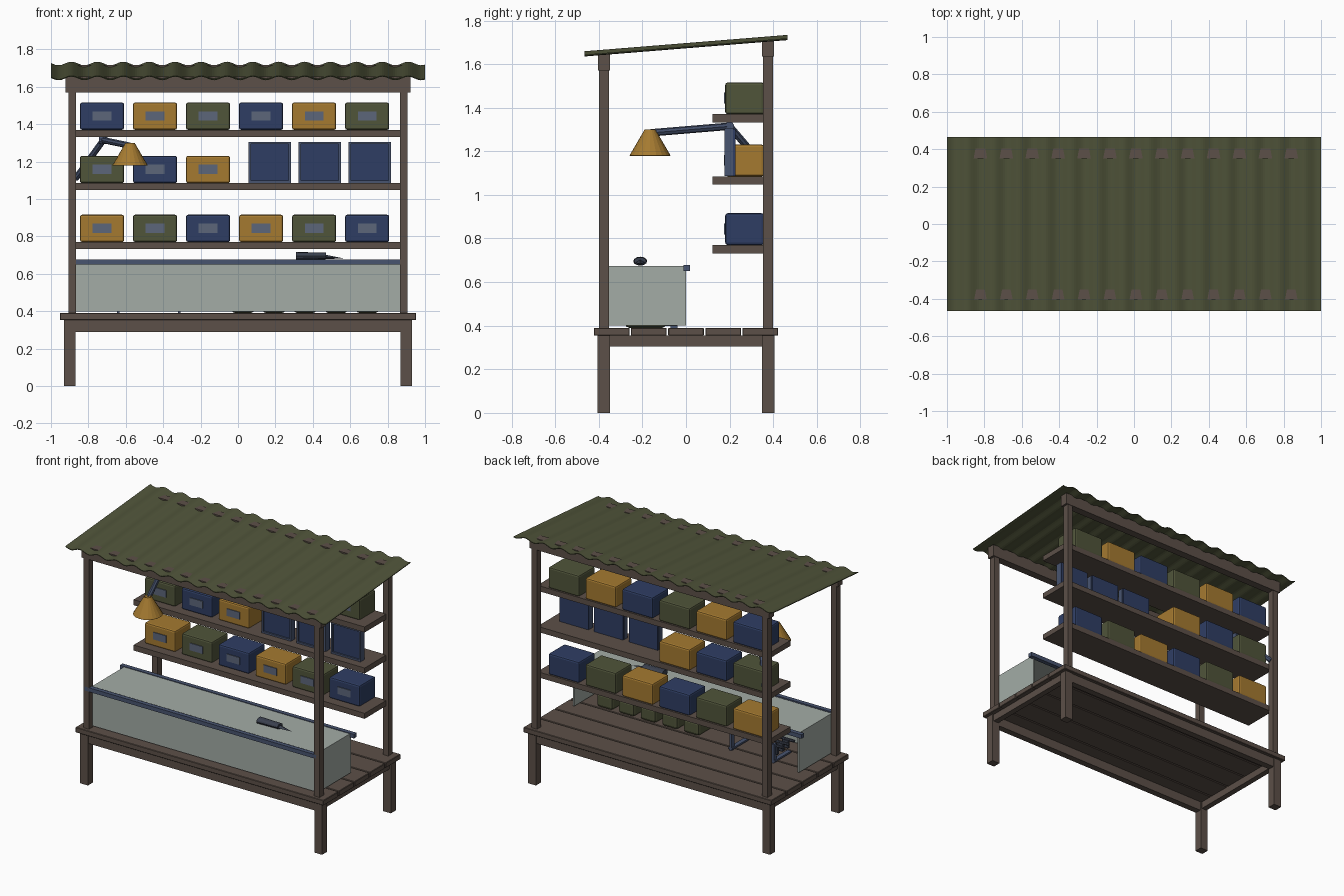
import bpy, bmesh, math
from mathutils import Vector

cube = bpy.data.objects.get("Cube")
if cube:
    bpy.data.objects.remove(cube, do_unlink=True)


def material(name, r, g, b):
    m = bpy.data.materials.new(name)
    m.use_nodes = True
    m.diffuse_color = (r, g, b, 1)
    for n in m.node_tree.nodes:
        if n.type == 'BSDF_PRINCIPLED':
            n.inputs["Base Color"].default_value = (r, g, b, 1)
            n.inputs["Roughness"].default_value = 0.8
    return m


WOOD = material("brown wood", .107, .080, .065)
GREEN = material("olive green", .080, .089, .042)
GLASS = material("pale grey glass", .366, .413, .381)
BLUE = material("navy blue", .028, .048, .127)
ORANGE = material("ochre", .376, .195, .030)
SLATE = material("slate blue", .065, .089, .162)
LABEL = material("grey blue label", .107, .133, .195)
DARK = material("dark steel", .042, .051, .076)


def finish(name, bm, mat):
    bmesh.ops.recalc_face_normals(bm, faces=bm.faces)
    me = bpy.data.meshes.new(name)
    bm.to_mesh(me)
    bm.free()
    me.materials.append(mat)
    ob = bpy.data.objects.new(name, me)
    bpy.context.scene.collection.objects.link(ob)
    return ob


def box(name, mat, x, y, z, bevel=0, segments=2):
    """Box from (min, max) pairs along each axis."""
    bm = bmesh.new()
    bmesh.ops.create_cube(bm, size=1)
    for v in bm.verts:
        v.co = [(a + b) / 2 + c * (b - a) for c, (a, b) in zip(v.co, (x, y, z))]
    if bevel:
        bmesh.ops.bevel(bm, geom=bm.edges[:], offset=bevel, segments=segments,
                        profile=0.5, affect='EDGES')
    return finish(name, bm, mat)


def rod(name, mat, start, end, r1, r2=None, sides=8, caps=True):
    """Cylinder or cone between two points."""
    a, b = Vector(start), Vector(end)
    bm = bmesh.new()
    bmesh.ops.create_cone(bm, cap_ends=caps, segments=sides, radius1=r1,
                          radius2=r1 if r2 is None else r2, depth=(b - a).length)
    turn = (b - a).to_track_quat('Z', 'Y')
    for v in bm.verts:
        v.co = turn @ v.co + (a + b) / 2
    return finish(name, bm, mat)


def span(centre, width):
    return (centre - width / 2, centre + width / 2)


# Legs, posts and deck frame
for sx, side in ((-1, "right"), (1, "left")):
    for sy, end, top in ((-1, "front", 1.62), (1, "back", 1.69)):
        box(f"{end}_{side}_leg", WOOD, span(sx * .90, .06), span(sy * .377, .056), (0, .355))
        box(f"{end}_{side}_post", WOOD, span(sx * .886, .042), span(sy * .377, .046), (.35, top))
    box(f"{side}_deck_beam", WOOD, span(sx * .90, .04), (-.36, .36), (.305, .355))
for sy, end in ((-1, "front"), (1, "back")):
    box(f"{end}_deck_beam", WOOD, (-.88, .88), span(sy * .377, .045), (.29, .355))

# Deck planks
for i in range(5):
    box(f"deck_plank_{i + 1}", WOOD, (-.953, .953), span((i - 2) * .1705, .164), (.354, .39), .003, 1)

# Roof beams
box("front_roof_beam", WOOD, (-.922, .922), (-.403, -.349), (1.57, 1.654))
box("back_roof_beam", WOOD, (-.922, .922), (.349, .403), (1.636, 1.716))

# Corrugated sloping roof
bm = bmesh.new()
steps, pitch, thick = 174, .1385, .005
rows = []
for i in range(steps + 1):
    x = -1 + 2 * i / steps
    wave = -.0095 * math.cos(math.tau * (x - .01) / pitch)
    rows.append([bm.verts.new((x, y, 1.6845 + .0806 * y + wave + t))
                 for y, t in ((-.466, -thick / 2), (.466, -thick / 2),
                              (.466, thick / 2), (-.466, thick / 2))])
for a, b in zip(rows, rows[1:]):
    for k in range(4):
        bm.faces.new((a[k], a[(k + 1) % 4], b[(k + 1) % 4], b[k]))
bm.faces.new(rows[0])
bm.faces.new(rows[-1])
finish("corrugated_roof", bm, GREEN)

# Shelves with rows of storage boxes
B, O, G = BLUE, ORANGE, GREEN
shelves = (("lower", .77, (O, G, B, O, G, B)),
           ("middle", 1.085, (G, B, O)),
           ("upper", 1.37, (B, O, G, B, O, G)))
for level, z, colours in shelves:
    box(f"{level}_shelf", WOOD, (-.888, .888), (.122, .362), (z - .038, z))
    for i, mat in enumerate(colours):
        x = -.727 + i * .2835
        box(f"{level}_box_{i + 1}", mat, span(x, .236), (.18, .358), (z, z + .146), .011)
        box(f"{level}_box_label_{i + 1}", LABEL, span(x, .1), (.175, .182), span(z + .074, .05))

# Framed panels on the middle shelf
for i in range(3):
    x = .17 + i * .267
    box(f"panel_{i + 1}", BLUE, span(x, .222), (.188, .226), (1.087, 1.303))
    for s in (-1, 1):
        box(f"panel_side_frame_{i + 1}", SLATE, span(x + s * .107, .012), (.177, .215), (1.087, 1.305))
        box(f"panel_edge_frame_{i + 1}", SLATE, span(x, .226), (.177, .215), span(1.196 + s * .103, .012))

# Lamp clamped to the back post
elbow, tip = (-.72, .20, 1.315), (-.577, -.16, 1.285)
rod("lamp_lower_arm", SLATE, (-.868, .375, 1.11), elbow, .017)
rod("lamp_upper_arm", SLATE, elbow, tip, .017)
rod("lamp_elbow", SLATE, (-.742, .20, 1.315), (-.698, .20, 1.315), .021, sides=10)
shade = rod("lamp_shade", ORANGE, (-.577, -.165, 1.178), (-.577, -.165, 1.298), .09, .02, 20, False)
shell = shade.modifiers.new("shell", 'SOLIDIFY')
shell.thickness = .005
rod("lamp_shade_cap", ORANGE, (-.577, -.165, 1.285), (-.577, -.165, 1.299), .024, .018, 20)
rod("lamp_bulb", LABEL, (-.577, -.165, 1.20), (-.577, -.165, 1.27), .022, .012, 10)

# Glass counter, open at the back
box("counter_front", GLASS, (-.868, .868), (-.362, -.352), (.40, .668))
box("counter_top", GLASS, (-.868, .868), (-.362, .0), (.658, .674))
for s, side in ((-1, "right"), (1, "left")):
    box(f"counter_{side}_side", GLASS, span(s * .863, .01), (-.355, .0), (.40, .66))
for y, end in ((-.385, "front"), (.003, "back")):
    box(f"counter_{end}_rail", SLATE, (-.90, .90), span(y, .03), (.65, .678))

# Padded packs inside the counter
for i in range(5):
    box(f"counter_pack_{i + 1}", GREEN, span(.026 + i * .1665, .122), (-.28, -.09), (.39, .49), .02)

# Display rack inside the counter
for x in (-.64, -.315):
    box("rack_upright", SLATE, span(x, .014), span(-.055, .03), (.39, .52))
    box("rack_foot", SLATE, span(x, .03), (-.22, -.04), (.398, .41))
for y in (-.07, -.13, -.19):
    rod("display_tool_bar", DARK, (-.70, y, .50), (-.26, y, .50), .010)
    box("display_tool_grip", DARK, (-.66, -.61), span(y, .02), (.44, .50), .004, 1)

# Knife lying on the counter
grip = rod("knife_handle", DARK, (.31, -.21, .696), (.47, -.21, .696), .032, .028, 12)
for v in grip.data.vertices:
    v.co.z = .696 + (v.co.z - .696) * .64
bm = bmesh.new()
heel = [bm.verts.new((.46, -.21 + dy, .69 + dz))
        for dy, dz in ((-.024, 0), (0, -.012), (.024, 0), (0, .014))]
point = bm.verts.new((.562, -.21, .683))
bm.faces.new(heel)
for k in range(4):
    bm.faces.new((heel[k], heel[(k + 1) % 4], point))
finish("knife_blade", bm, DARK)
